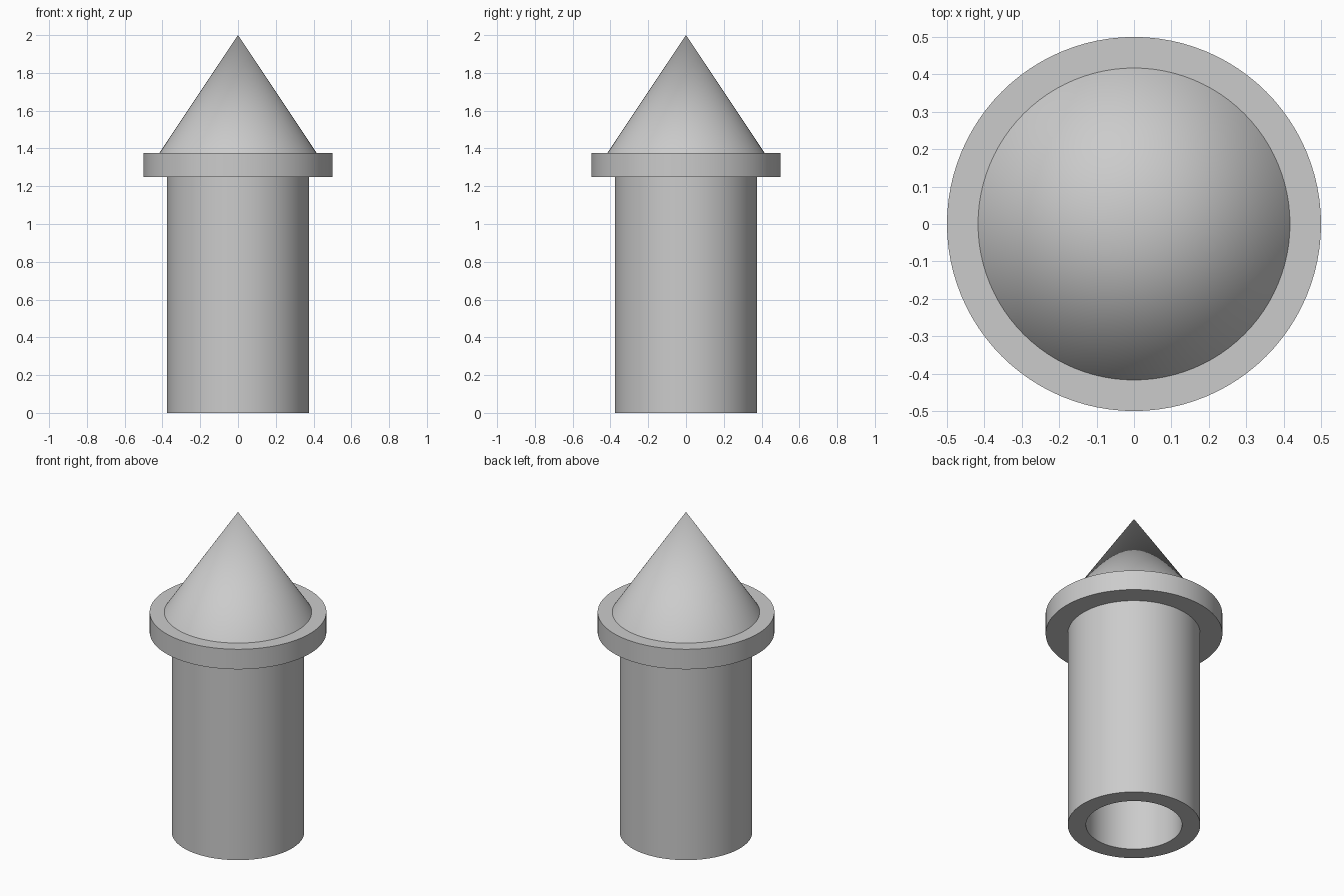
import bpy
import bmesh
import math

SEGMENTS = 96

default_cube = bpy.data.objects.get("Cube")
if default_cube:
    bpy.data.objects.remove(default_cube, do_unlink=True)

# Single grey finish
grey = bpy.data.materials.new("light_grey")
colour = (0.6, 0.6, 0.6, 1.0)
grey.use_nodes = True
grey.diffuse_color = colour
grey.node_tree.nodes["Principled BSDF"].inputs["Base Color"].default_value = colour


def turned_part(name, profile):
    """Revolve (radius, height) points around z; order sets outward normals."""
    bm = bmesh.new()
    rings = []
    for radius, z in profile:
        if radius == 0:
            rings.append([bm.verts.new((0, 0, z))] * SEGMENTS)
            continue
        angles = [math.tau * i / SEGMENTS for i in range(SEGMENTS)]
        rings.append([bm.verts.new((radius * math.cos(a), radius * math.sin(a), z))
                      for a in angles])
    for low, high in zip(rings, rings[1:]):
        for i in range(SEGMENTS):
            j = (i + 1) % SEGMENTS
            corners = dict.fromkeys((low[i], low[j], high[j], high[i]))
            bm.faces.new(list(corners))
    mesh = bpy.data.meshes.new(name)
    bm.to_mesh(mesh)
    bm.free()
    mesh.materials.append(grey)
    part = bpy.data.objects.new(name, mesh)
    bpy.context.collection.objects.link(part)
    bpy.ops.object.select_all(action="DESELECT")
    part.select_set(True)
    bpy.context.view_layer.objects.active = part
    bpy.ops.object.shade_smooth_by_angle(angle=math.radians(30))
    return part


COLLAR_BOTTOM, COLLAR_TOP = 1.25, 1.375
SHAFT_RADIUS, BORE_RADIUS = 0.375, 0.272
COLLAR_RADIUS, CONE_RADIUS = 0.5, 0.417

# Hollow shaft, bored from below up to the collar
turned_part("hollow_shaft", [
    (0, COLLAR_BOTTOM), (BORE_RADIUS, COLLAR_BOTTOM), (BORE_RADIUS, 0),
    (SHAFT_RADIUS, 0), (SHAFT_RADIUS, COLLAR_BOTTOM)])

# Flat collar ring
turned_part("collar", [
    (SHAFT_RADIUS, COLLAR_BOTTOM), (COLLAR_RADIUS, COLLAR_BOTTOM),
    (COLLAR_RADIUS, COLLAR_TOP), (CONE_RADIUS, COLLAR_TOP)])

# Pointed tip
turned_part("cone_tip", [(CONE_RADIUS, COLLAR_TOP), (0, 2)])
